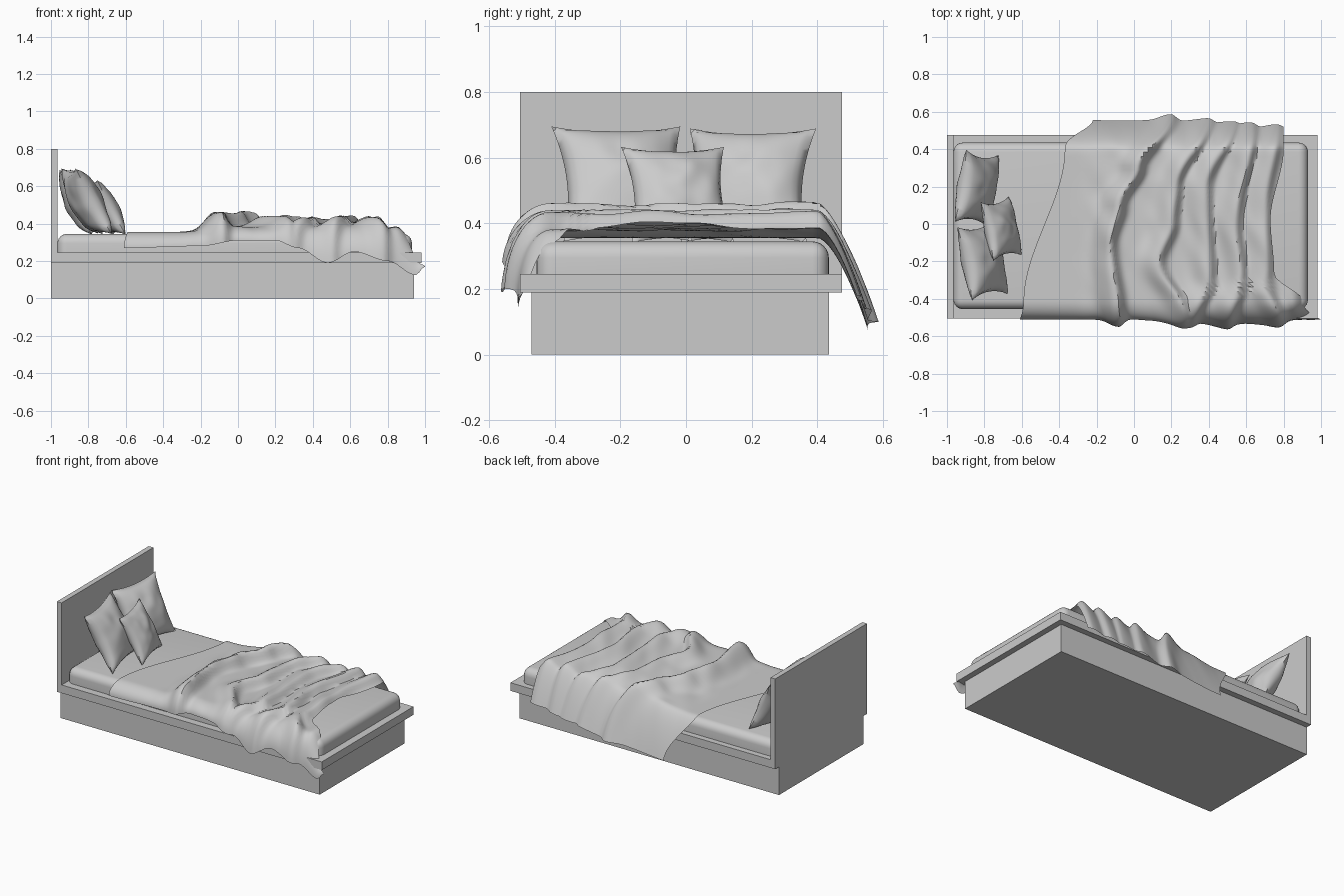
import bpy, bmesh, math
from mathutils import Matrix, Vector, noise

if "Cube" in bpy.data.objects:
    bpy.data.objects.remove(bpy.data.objects["Cube"], do_unlink=True)

grey = bpy.data.materials.new("plain_grey")
grey.use_nodes = True
GREY = (0.6, 0.6, 0.6, 1)
grey.diffuse_color = GREY
grey.node_tree.nodes["Principled BSDF"].inputs["Base Color"].default_value = GREY


def finish(name, bm, smooth=None):
    """Turn a bmesh into a named object, optionally smooth shaded."""
    mesh = bpy.data.meshes.new(name)
    bm.to_mesh(mesh)
    bm.free()
    obj = bpy.data.objects.new(name, mesh)
    bpy.context.collection.objects.link(obj)
    mesh.materials.append(grey)
    if smooth:
        bpy.ops.object.select_all(action="DESELECT")
        obj.select_set(True)
        bpy.context.view_layer.objects.active = obj
        bpy.ops.object.shade_smooth_by_angle(angle=math.radians(smooth))
    return obj


def box(name, lo, hi, round_top=0):
    bm = bmesh.new()
    bmesh.ops.create_cube(bm, size=1)
    lo, hi = Vector(lo), Vector(hi)
    for v in bm.verts:
        v.co = (lo + hi) / 2 + v.co * (hi - lo)
    if round_top:
        edges = [e for e in bm.edges if max(v.co.z for v in e.verts) > hi.z - 0.001]
        bmesh.ops.bevel(bm, geom=edges, offset=round_top, segments=6,
                        profile=0.5, affect="EDGES")
    finish(name, bm, 35 if round_top else None)


def keyed(t, *points):
    """Smoothly interpolate between (position, value) points."""
    if t <= points[0][0]:
        return points[0][1]
    for (a, va), (b, vb) in zip(points, points[1:]):
        if t <= b:
            k = (t - a) / (b - a)
            return va + (vb - va) * k * k * (3 - 2 * k)
    return points[-1][1]


def pillow(name, centre, width, height, thick, yaw, tilt):
    """Cushion with pinched corners, concave seams and soft creases."""
    bm = bmesh.new()
    place = (Matrix.Translation(centre) @ Matrix.Rotation(math.radians(yaw), 4, "Z")
             @ Matrix.Rotation(math.radians(tilt), 4, "Y"))
    for side in (-1, 1):
        grid = bmesh.ops.create_grid(bm, x_segments=24, y_segments=24, size=1)
        for v in grid["verts"]:
            a, b = v.co.x, v.co.y
            puff = max(0, (1 - a * a) * (1 - b * b)) ** 0.5
            crease = noise.noise(Vector((a * 2, b * 2, width * 9 + side))) * 0.18
            y = width / 2 * a * (1 - 0.15 * (1 - b * b))
            z = height / 2 * b * (1 - 0.11 * (1 - a * a))
            v.co = place @ Vector((side * thick / 2 * puff * (1 + crease), y, z))
        if side < 0:
            bmesh.ops.reverse_faces(bm, faces=bm.faces[:])
    bmesh.ops.remove_doubles(bm, verts=bm.verts[:], dist=0.0005)
    bmesh.ops.recalc_face_normals(bm, faces=bm.faces[:])
    finish(name, bm, 60)


# Bed frame and mattress
box("plinth", (-1, -0.47, 0), (0.94, 0.435, 0.19))
box("platform", (-0.965, -0.505, 0.19), (0.98, 0.475, 0.245))
box("headboard", (-1, -0.505, 0.19), (-0.965, 0.475, 0.8))
box("mattress", (-0.965, -0.455, 0.245), (0.93, 0.435, 0.345), 0.05)

# Pillows leaning on the headboard
pillow("right_pillow", (-0.81, -0.195, 0.52), 0.4, 0.4, 0.17, 11, -29)
pillow("left_pillow", (-0.84, 0.19, 0.515), 0.39, 0.39, 0.16, -9, -27)
pillow("small_pillow", (-0.71, -0.025, 0.487), 0.32, 0.33, 0.13, 12, -28)

# Blanket folds: each runs across the bed as x for a given y, with a height
FOLDS = [
    (0.08, ((-0.5, -0.08), (-0.1, -0.13), (0.1, -0.08), (0.3, 0.02), (0.56, 0.2))),
    (0.06, ((-0.5, 0.28), (-0.2, 0.13), (0, 0.2), (0.2, 0.22), (0.56, 0.4))),
    (0.05, ((-0.55, 0.3), (-0.3, 0.4), (0.2, 0.38), (0.55, 0.54))),
    (0.06, ((-0.55, 0.5), (-0.3, 0.57), (0, 0.54), (0.5, 0.63))),
    (0.055, ((-0.5, 0.78), (-0.35, 0.71), (0.1, 0.7), (0.55, 0.77))),
]
FRONT, BACK = 0.2, 0.76  # where the sheet turns down over each side


def fold_height(x, y):
    rise = 0
    for height, path in FOLDS:
        d = x - keyed(y, *path)
        rise = max(rise, height * math.exp(-(d / (0.08 if d < 0 else 0.035)) ** 2))
    wrinkle = noise.noise(Vector((x * 9 + y * 4, y * 4, 1))) * 0.014
    return (rise + wrinkle) * keyed(x, (-0.34, 0), (-0.16, 1))


def drape(u, v):
    """Point on the blanket: u runs head to foot, v from front hem to back hem."""
    head = keyed(v, (0, -0.61), (FRONT, -0.59), (BACK, -0.37), (1, -0.22))
    foot = keyed(v, (0, 1.0), (FRONT, 0.9), (0.3, 0.75), (0.5, 0.73),
                 (BACK, 0.8), (1, 0.8))
    x = head + (foot - head) * u
    top = keyed(x, (-0.3, 0.356), (-0.1, 0.38), (0.84, 0.38), (1, 0.21))
    if v < FRONT:
        k = v / FRONT
        angle = k * math.pi / 2
        hem = keyed(x, (-0.6, 0.27), (-0.2, 0.28), (0, 0.31), (0.2, 0.31), (0.32, 0.27),
                    (0.48, 0.19), (0.62, 0.25), (0.8, 0.2), (0.95, 0.125), (1, 0.17))
        flare = keyed(x, (0, 0), (0.25, 0.02), (0.65, 0.025), (0.95, 0))
        y = -0.51 - flare * (1 - k) + 0.1 * (1 - math.cos(angle))
        z = hem + (top - hem) * math.sin(angle)
        out = Vector((0, -math.cos(angle) * 0.5, math.sin(angle)))
    elif v > BACK:
        k = (v - BACK) / (1 - BACK)
        hem = keyed(x, (-0.25, 0.07), (0.2, 0.1), (0.45, 0.14), (0.8, 0.18))
        reach = keyed(x, (0.2, 0.155), (0.8, 0.11))
        y = 0.4 + reach * k ** 0.8
        z = top - (top - hem) * k ** 1.3
        out = Vector((0, 0.4 * k, 1 - k))
    else:
        k = (v - FRONT) / (BACK - FRONT)
        y = -0.41 + 0.81 * k
        z = top
        out = Vector((0, 0, 1))
    return Vector((x, y, z)) + out * fold_height(x, y)


# Rumpled blanket draped over both long sides
bm = bmesh.new()
COLS, ROWS = 100, 60
rows = [[bm.verts.new(drape(i / COLS, j / ROWS)) for i in range(COLS + 1)]
        for j in range(ROWS + 1)]
for lower, upper in zip(rows, rows[1:]):
    for i in range(COLS):
        bm.faces.new((lower[i], lower[i + 1], upper[i + 1], upper[i]))
finish("blanket", bm, 40)
